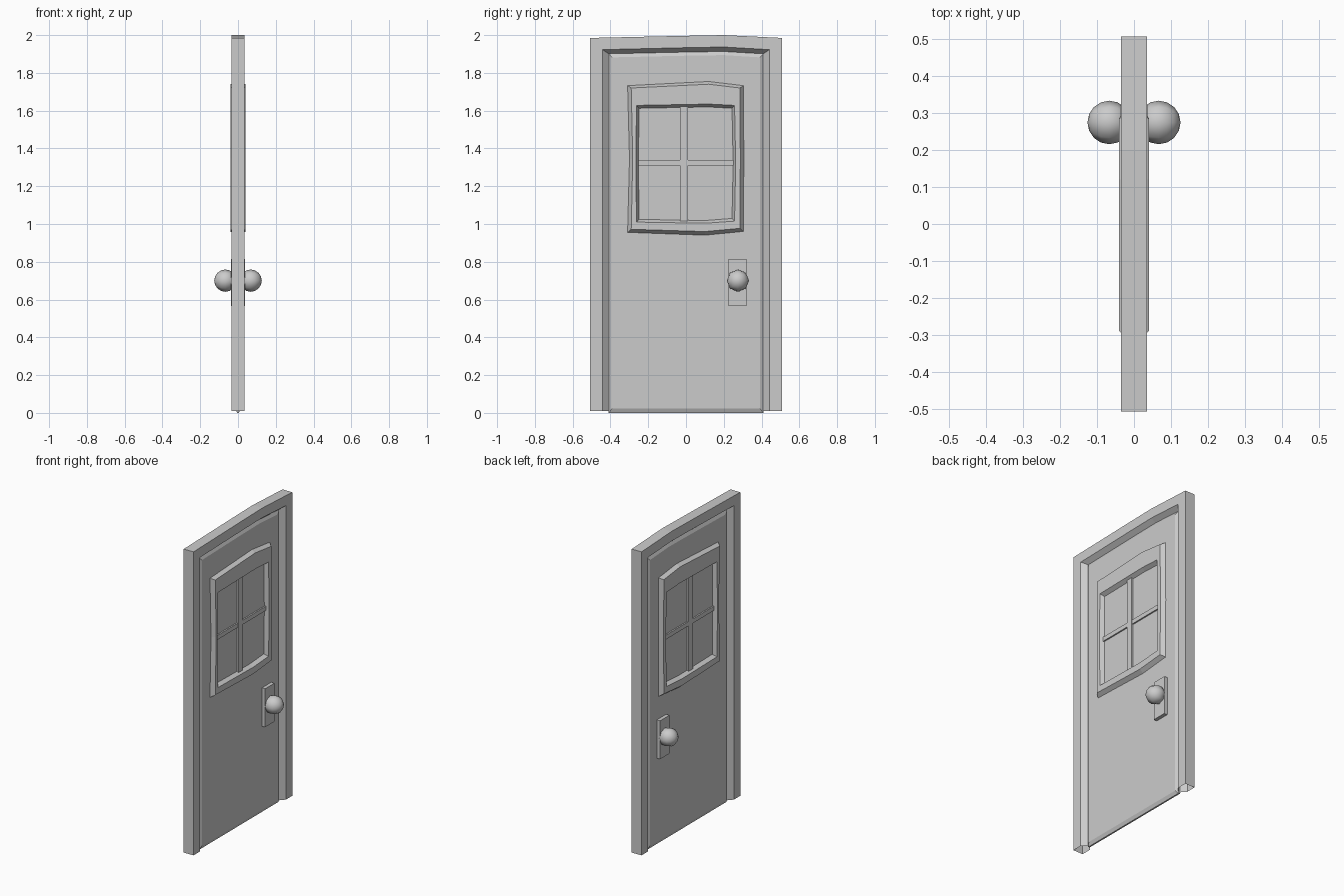
import bpy, bmesh, math

if "Cube" in bpy.data.objects:
    bpy.data.objects.remove(bpy.data.objects["Cube"])


def finish(bm, name):
    bmesh.ops.recalc_face_normals(bm, faces=bm.faces)
    mesh = bpy.data.meshes.new(name)
    bm.to_mesh(mesh)
    bm.free()
    ob = bpy.data.objects.new(name, mesh)
    bpy.context.collection.objects.link(ob)
    return ob


def loft(name, loops, closed=True, caps=False):
    """Skin a list of (x, outline) loops, outline being (y, z) points."""
    bm = bmesh.new()
    rows = [[bm.verts.new((x, y, z)) for y, z in pts] for x, pts in loops]
    n = len(rows[0])
    for a, b in zip(rows, rows[1:]):
        for i in range(n if closed else n - 1):
            j = (i + 1) % n
            bm.faces.new((a[i], a[j], b[j], b[i]))
    if caps:
        bm.faces.new(rows[0])
        bm.faces.new(rows[-1])
    return finish(bm, name)


def box(name, x0, x1, y0, y1, z0, z1):
    rect = [(y0, z0), (y1, z0), (y1, z1), (y0, z1)]
    return loft(name, [(x0, rect), (x1, rect)], caps=True)


def mirror(ob):
    m = ob.modifiers.new("Mirror", 'MIRROR')
    m.use_clip = False
    m.use_mirror_merge = False
    return ob


def arch(w, z0, z1, rise):
    """Doorway outline: jamb, gently crooked head, jamb."""
    return [(-w, z0), (-w, z1), (0, z1 + rise * .75), (.2, z1 + rise), (w, z1), (w, z0)]


def crooked(w, waist, z0, z1, rise, dip):
    """Window outline with kinked sides, head and sill."""
    zm = (z0 + z1) / 2
    return [(-w, z0), (-w + waist, zm), (-w, z1), (.12, z1 + rise), (w - .005, z1),
            (w - waist * .3, zm), (w - .005, z0 + .005), (.1, z0 - dip)]


# Door frame, hollow with open foot
outer, lip, inner = arch(.508, .01, 1.985, .015), arch(.442, .01, 1.923, .014), arch(.407, .01, 1.9, .012)
loft("door_frame", [(.004, inner), (.035, lip), (.035, outer),
                    (-.035, outer), (-.035, lip), (-.004, inner)], closed=False)

# Door leaf with chamfered edges
edge, face = arch(.41, 0, 1.902, .012), arch(.392, .022, 1.882, .012)
loft("door_leaf", [(-.015, face), (-.005, edge), (.005, edge), (.015, face)], caps=True)

# Window surround on both sides
mirror(loft("window_trim", [
    (.014, crooked(.31, .01, .955, 1.733, .022, .015)),
    (.04, crooked(.29, .008, .972, 1.72, .02, .012)),
    (.04, crooked(.262, -.004, 1.01, 1.628, .007, .006)),
    (.014, crooked(.248, -.003, 1.025, 1.612, .007, .006))]))

# Glazing bars
mirror(box("vertical_glazing_bar", .012, .026, -.033, .01, 1.015, 1.622))
mirror(box("horizontal_glazing_bar", .012, .024, -.252, .252, 1.31, 1.338))

# Lock plate
mirror(box("lock_plate", .012, .038, .225, .321, .565, .815))

# Round knobs, faceted low-poly spheres with smooth shading
bpy.ops.mesh.primitive_uv_sphere_add(segments=8, ring_count=8, radius=.059,
                                     location=(.067, .275, .7), rotation=(0, math.pi / 2, 0))
knob = bpy.context.object
knob.name = "door_knob"
bpy.ops.object.transform_apply(location=True, rotation=True, scale=True)
bpy.ops.object.shade_smooth()
mirror(knob)
